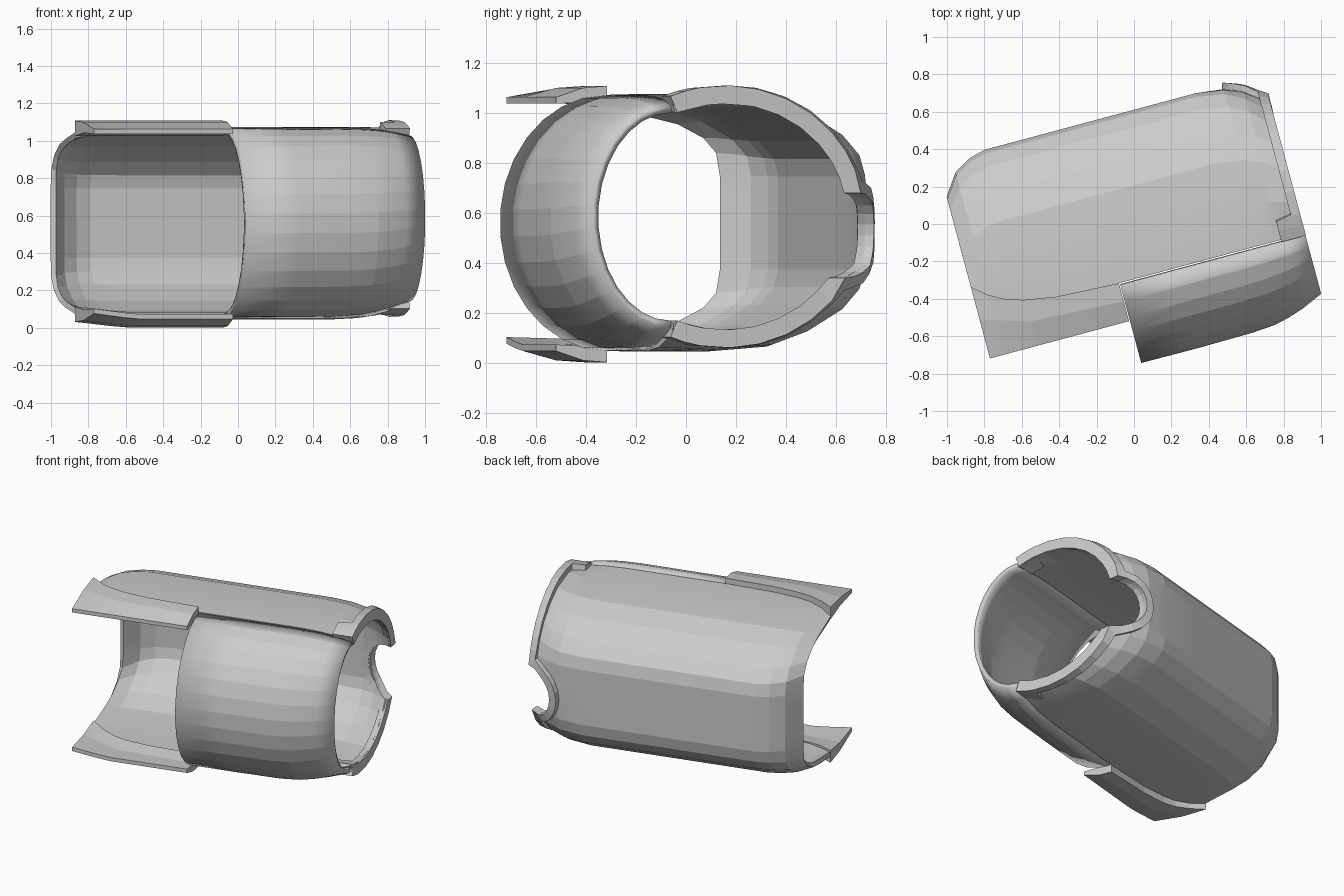
import bpy, bmesh
from math import sin, cos, radians, sqrt
from mathutils import Vector

if "Cube" in bpy.data.objects:
    bpy.data.objects.remove(bpy.data.objects["Cube"])

TURN = radians(15)   # everything is built along local x, then turned


def loft(name, rings, closed=False):
    """Skin a list of rings; closed rings get end caps."""
    bm = bmesh.new()
    vs = [[bm.verts.new(p) for p in r] for r in rings]
    n = len(rings[0])
    for a, b in zip(vs, vs[1:]):
        for j in range(n if closed else n - 1):
            k = (j + 1) % n
            bm.faces.new((a[j], b[j], b[k], a[k]))
    if closed:
        bm.faces.new(vs[0])
        bm.faces.new(vs[-1][::-1])
        bmesh.ops.recalc_face_normals(bm, faces=bm.faces)
    me = bpy.data.meshes.new(name)
    bm.to_mesh(me)
    bm.free()
    ob = bpy.data.objects.new(name, me)
    bpy.context.collection.objects.link(ob)
    ob.rotation_euler.z = TURN
    return ob


def thicken(ob, t=0.03):
    m = ob.modifiers.new("thickness", "SOLIDIFY")
    m.thickness, m.offset = t, -1


def smooth(ob, angle):
    bpy.ops.object.select_all(action='DESELECT')
    ob.select_set(True)
    bpy.context.view_layer.objects.active = ob
    bpy.ops.object.shade_smooth_by_angle(angle=radians(angle))


def lerp_table(x, table):
    if x <= table[0][0]:
        return table[0][1]
    for (a, fa), (b, fb) in zip(table, table[1:]):
        if x <= b:
            return fa + (fb - fa) * (x - a) / (b - a)
    return table[-1][1]


# Half sections of the rear shell: (y, height above centre line)
MID = [(-.285, .51), (-.05, .515), (.2, .495), (.35, .44), (.5, .35),
       (.57, .27), (.59, .19), (.59, .1), (.59, 0)]
LEFT = [(-.285, .485), (-.05, .475), (.1, .45), (.22, .42), (.33, .36),
        (.385, .29), (.4, .19), (.4, .1), (.4, 0)]
RIGHT = [(-.07 + .535 * cos(radians(a)), .485 * sin(radians(a)))
         for a in (113.7, 95, 76, 60, 45, 32, 20, 10, 0)]
TO_LEFT = [(-.93, 1), (-.85, .4), (-.76, .12), (-.67, 0)]
TO_RIGHT = [(.5, 0), (.65, .14), (.75, .42), (.87, 1)]
STEP = [(-.93, -.1), (-.85, -.165), (-.76, -.215), (-.67, -.24),
        (-.5, -.268), (-.16, -.285)]


def section(u):
    l, r = lerp_table(u, TO_LEFT), lerp_table(u, TO_RIGHT)
    pts = []
    for m, a, b in zip(MID, LEFT, RIGHT):
        pts.append(tuple(m[i] + l * (a[i] - m[i]) + r * (b[i] - m[i]) for i in (0, 1)))
    pts[0] = (lerp_table(u, STEP), pts[0][1])
    return pts, .56 + .025 * r


def back_y(u, z):
    """y of the rear shell surface at a given x and z."""
    pts, c = section(u)
    return lerp_table(abs(z - c), [(h, y) for y, h in pts[:0:-1]])


# Rear shell
rings = []
for u in (-.93, -.89, -.85, -.8, -.76, -.67, -.5, -.16, .2, .5, .58, .65, .7, .75, .81, .87):
    pts, c = section(u)
    rings.append([(u, y, c + h) for y, h in pts] +
                 [(u, y, c - h) for y, h in pts[-2::-1]])
rear = loft("rear_shell", rings)
thicken(rear)

# Round notch in the right end of the rear shell
NU, NZ, NR = .86, .51, .17
cut = loft("notch_cutter", [[(NU + NR * cos(radians(a)), y, NZ + NR * sin(radians(a)))
                             for a in range(0, 360, 15)] for y in (.25, .9)], True)
cut.hide_render = True
bpy.context.view_layer.update()
bo = rear.modifiers.new("notch", "BOOLEAN")
bo.operation, bo.object, bo.solver = 'DIFFERENCE', cut, 'EXACT'
bpy.context.view_layer.objects.active = rear
for m in list(rear.modifiers):
    bpy.ops.object.modifier_apply(modifier=m.name)
bpy.data.objects.remove(cut)

# Front half-round shell
rings = []
for u, sy, h, c in ((-.155, .435, .51, .56), (.15, .437, .51, .56), (.458, .433, .51, .562),
                    (.585, .424, .503, .566), (.67, .405, .492, .572),
                    (.753, .378, .475, .578), (.87, .326, .445, .585)):
    rings.append([(u, -.295 - sy * sin(radians(a)), c - h * cos(radians(a)))
                  for a in range(0, 181, 12)])
front = loft("front_shell", rings)
thicken(front)

# Raised collar along the right end, detouring round the notch
rings = []


def rim_point(a):
    d = Vector((0, cos(radians(a)), sin(radians(a))))
    p = Vector((.872, -.07 + .535 * d.y, .585 + .485 * d.z))
    w = .135 if abs(a) > 101 else .05          # wide foot at both ends
    q = p + Vector((-w, 0, 0)) + d * .025 * max(0, d.y)
    rings.append([p - d * .032, p + d * .04, q + d * .04, q - d * .032])


def notch_point(u, z, du, dz):
    d = Vector((.3, .95, 0)) if u < .8 else Vector((.1, 1, 0))
    p = Vector((u, back_y(u, z), z))
    q = Vector((u + du, back_y(u + du, z + dz), z + dz))
    rings.append([p - d * .032, p + d * .035, q + d * .035, q - d * .032])


for a in (113.3, 107, 101.5, 100, 88, 76, 64, 52, 40, 30, 21):
    rim_point(a)
notch_point(.872, NZ + NR, -.05, .05)
for a in range(105, 256, 15):
    s, c = sin(radians(a)), cos(radians(a))
    notch_point(NU + NR * c, NZ + NR * s, .05 * c, .05 * s)
notch_point(.872, NZ - NR, -.05, -.05)
for a in (-40, -52, -64, -76, -88, -100, -101.5, -107, -113.3):
    rim_point(a)
collar = loft("end_collar", rings, True)

# Upper and lower flaps at the open left front
for name, s in (("upper_flap", 1), ("lower_flap", -1)):
    rings = []
    for u in (-.93, -.89, -.85, -.76, -.67, -.5, -.33, -.16):
        y0 = lerp_table(u, STEP)
        crease = lerp_table(u, [(-.93, -.28), (-.67, -.36), (-.16, -.385)])
        curl = lerp_table(u, [(-.93, .03), (-.7, 0)]) if s < 0 else 0
        prof = [(y0, .553), (crease, .545), (-.495, .508), (-.495, .482),
                (crease, .488), (y0, .47)]
        rings.append([(u, y, .555 + s * (h - curl)) for y, h in prof])
    loft(name, rings, True)

# Gentle facets stay crisp, near-flat strips blend
for ob in (rear, front):
    smooth(ob, 8)
